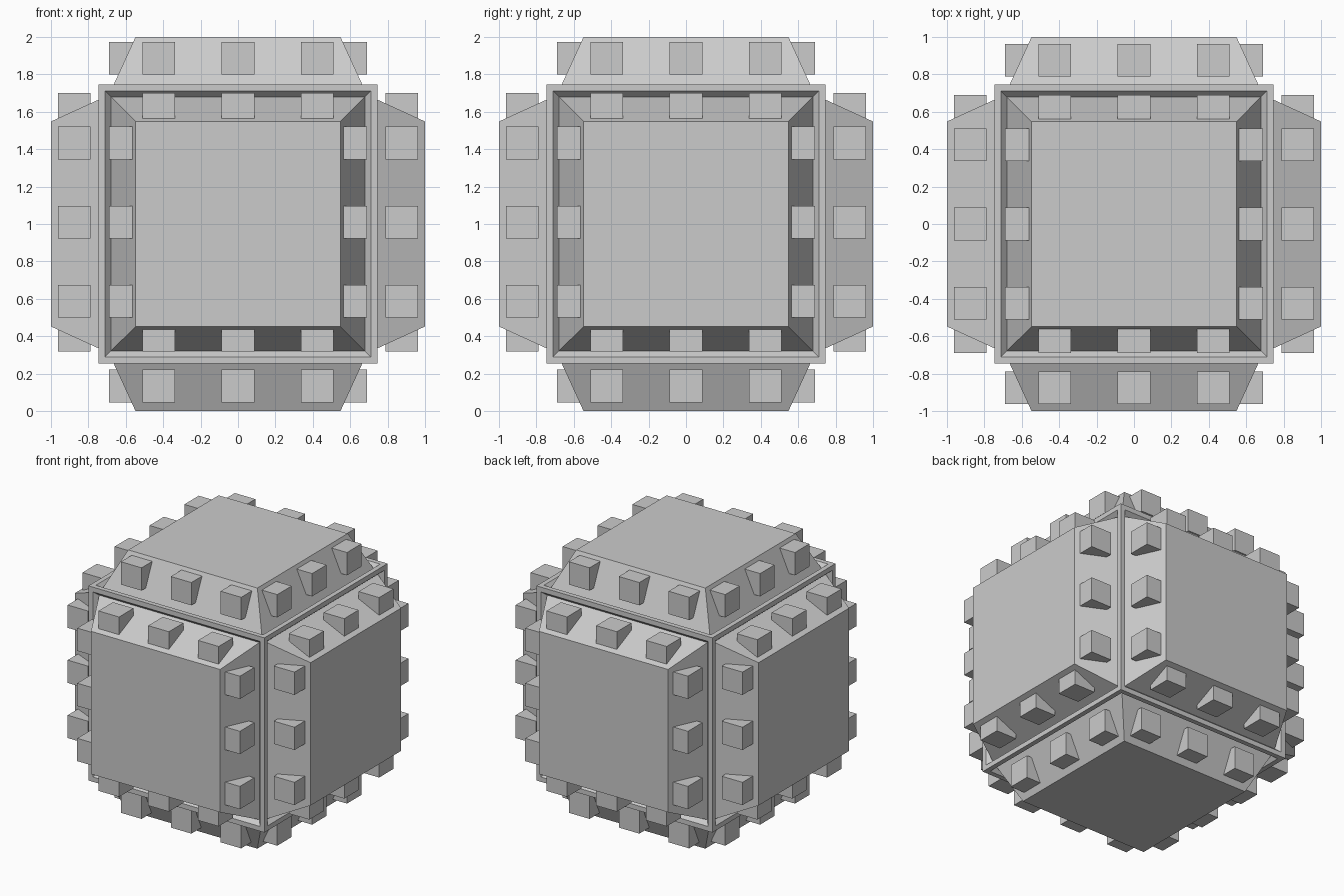
import bpy, bmesh
from mathutils import Matrix, Vector
from math import radians

if "Cube" in bpy.data.objects:
    bpy.data.objects.remove(bpy.data.objects["Cube"])

CENTRE = Vector((0, 0, 1.0))
FRAME = 0.747      # half size of the cube frame
STUD = 0.175       # stud edge length


def add_object(name, bm, location):
    mesh = bpy.data.meshes.new(name)
    bm.to_mesh(mesh)
    bm.free()
    obj = bpy.data.objects.new(name, mesh)
    obj.location = location
    bpy.context.collection.objects.link(obj)
    return obj


# Cube body: thin rim, sloping groove, then a raised tapered panel on each side
bm = bmesh.new()
bmesh.ops.create_cube(bm, size=2 * FRAME)
panels = bm.faces[:]
for thickness, depth in ((0.037, 0), (0.03, -0.035), (0.132, 0.288)):
    bmesh.ops.inset_individual(bm, faces=panels, thickness=thickness,
                               depth=depth, use_even_offset=True)
add_object("cube_body", bm, CENTRE)

# Studs: three along each sloping edge of every panel
sides = {
    "top": Matrix.Identity(4),
    "bottom": Matrix.Rotation(radians(180), 4, 'X'),
    "front": Matrix.Rotation(radians(90), 4, 'X'),
    "back": Matrix.Rotation(radians(-90), 4, 'X'),
    "right": Matrix.Rotation(radians(90), 4, 'Y'),
    "left": Matrix.Rotation(radians(-90), 4, 'Y'),
}
for side, turn in sides.items():
    bm = bmesh.new()
    for quarter in range(4):
        edge = Matrix.Rotation(radians(90 * quarter), 4, 'Z')
        for along in (-0.423, 0, 0.423):
            place = Matrix.Translation((along, 0.603, 0.876))
            bmesh.ops.create_cube(bm, size=STUD, matrix=turn @ edge @ place)
    add_object(side + "_studs", bm, CENTRE + Vector((0, 0, 0.01)))
